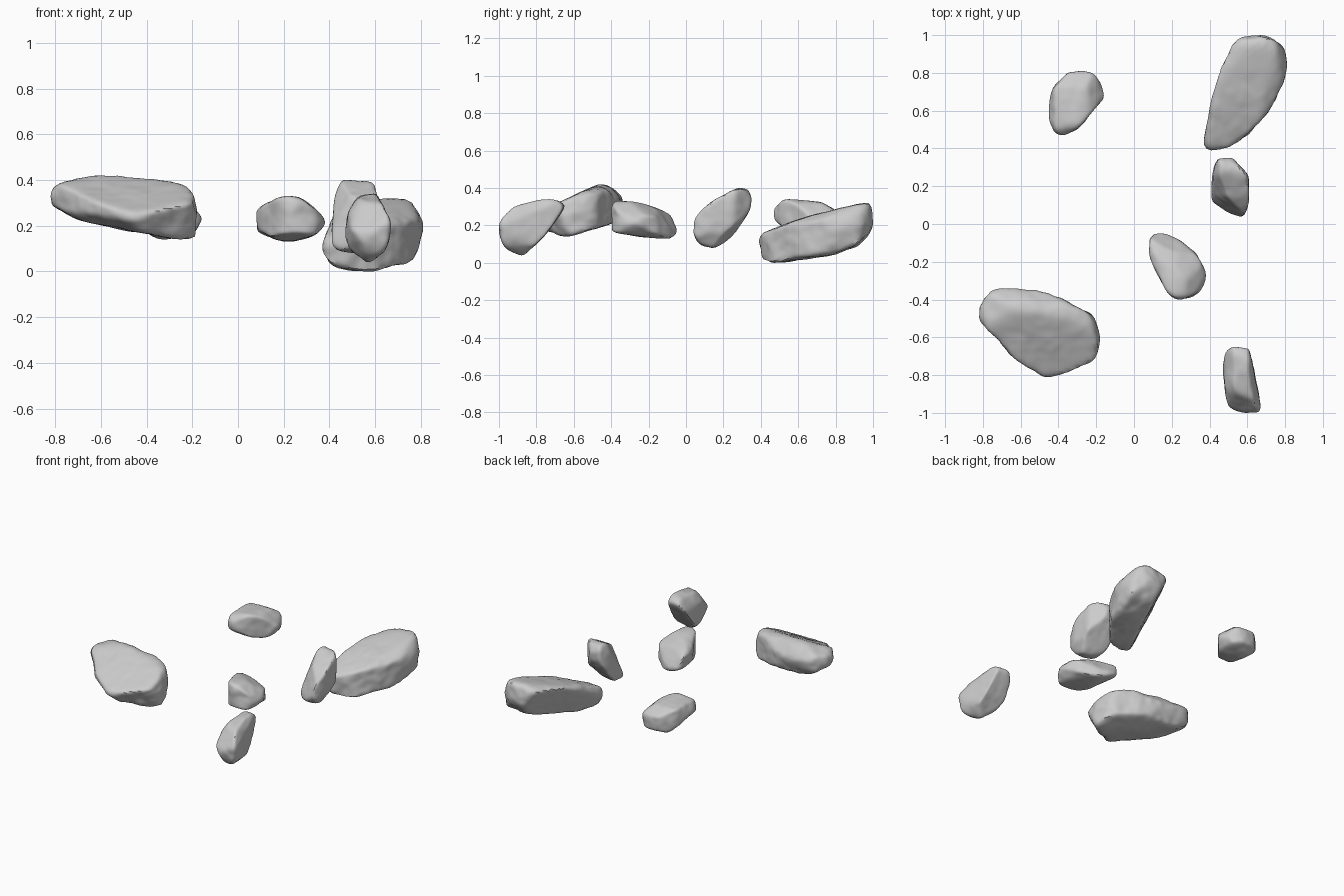
import bpy
import bmesh
import math
from mathutils import Vector, noise

cube = bpy.data.objects.get("Cube")
if cube:
    bpy.data.objects.remove(cube, do_unlink=True)

# One plain stone colour
stone = bpy.data.materials.new("light_grey_stone")
stone.use_nodes = True
stone.diffuse_color = (0.6, 0.6, 0.6, 1)
shader = stone.node_tree.nodes["Principled BSDF"]
shader.inputs["Base Color"].default_value = (0.6, 0.6, 0.6, 1)
shader.inputs["Roughness"].default_value = 0.8

ROUNDING = 20  # higher gives sharper edges between the facets


def facet_planes(outline, axis_a, axis_b, centre):
    """Outward normals of an outline's edges, divided by distance to the centre."""
    planes = []
    for i, (a, b) in enumerate(outline):
        next_a, next_b = outline[(i + 1) % len(outline)]
        normal = Vector((0, 0, 0))
        normal[axis_a], normal[axis_b] = next_b - b, a - next_a
        normal.normalize()
        reach = normal[axis_a] * (a - centre[axis_a]) + normal[axis_b] * (b - centre[axis_b])
        if reach < 0:
            normal, reach = -normal, -reach
        planes.append(normal / max(reach, 0.02))
    return planes


def soft_radius(planes, ray):
    """Distance along a ray to the rounded solid inside all the planes."""
    return sum(max(0, n.dot(ray)) ** ROUNDING for n in planes) ** (-1 / ROUNDING)


def make_rock(name, plan, front, side, chips):
    """Shape a sphere to the softened solid bounded by outlines and chipped faces."""
    spans = [
        [p[0] for p in plan + front],
        [p[1] for p in plan] + [p[0] for p in side],
        [p[1] for p in front + side],
    ]
    low = Vector([min(s) for s in spans])
    high = Vector([max(s) for s in spans])
    centre = Vector([sum(s) / len(s) for s in spans])
    size = high - low
    planes = (facet_planes(plan, 0, 1, centre)
              + facet_planes(front, 0, 2, centre)
              + facet_planes(side, 1, 2, centre))

    bm = bmesh.new()
    bmesh.ops.create_icosphere(bm, subdivisions=5, radius=1)
    rays = [Vector([v.co[k] * size[k] for k in range(3)]).normalized() for v in bm.verts]

    # Slanted faces broken off by a given depth
    blank = [ray * soft_radius(planes, ray) for ray in rays]
    for direction, depth in chips:
        normal = Vector(direction).normalized()
        planes.append(normal / (max(normal.dot(p) for p in blank) - depth))

    # Broad dents, then small pits on the stone
    for v, ray in zip(bm.verts, rays):
        spot = ray * soft_radius(planes, ray)
        where = spot + centre
        dents = noise.noise(where * 9) * 0.05
        pits = noise.noise(where * 22) * 0.025
        v.co = spot * (1 + dents + pits)

    # Fit the weathered stone to its full extents
    for k in range(3):
        values = [v.co[k] for v in bm.verts]
        start, length = min(values), max(values) - min(values)
        for v in bm.verts:
            v.co[k] = (v.co[k] - start) / length * size[k] + low[k] - centre[k]

    bmesh.ops.recalc_face_normals(bm, faces=bm.faces)
    mesh = bpy.data.meshes.new(name)
    bm.to_mesh(mesh)
    bm.free()
    mesh.materials.append(stone)
    rock = bpy.data.objects.new(name, mesh)
    rock.location = centre
    bpy.context.collection.objects.link(rock)

    bpy.ops.object.select_all(action="DESELECT")
    rock.select_set(True)
    bpy.context.view_layer.objects.active = rock
    bpy.ops.object.shade_smooth_by_angle(angle=math.radians(40))


# Each rock: plan (x, y), front (x, z) and side (y, z) outlines, chips (normal, depth)
make_rock(
    "wide_slab_rock",
    plan=[(-.82, -.45), (-.78, -.38), (-.64, -.34), (-.5, -.36), (-.23, -.48),
          (-.18, -.56), (-.2, -.71), (-.42, -.81), (-.58, -.73), (-.81, -.51)],
    front=[(-.82, .36), (-.64, .42), (-.37, .4), (-.23, .37), (-.18, .3),
           (-.2, .14), (-.4, .17), (-.7, .23), (-.81, .29)],
    side=[(-.81, .21), (-.78, .27), (-.65, .33), (-.47, .42), (-.36, .39),
          (-.34, .34), (-.4, .22), (-.63, .14), (-.72, .15)],
    chips=[((.1, .7, .7), .03), ((.4, -.8, -.5), .06), ((-.4, -.4, -.9), .03)],
)
make_rock(
    "long_slab_rock",
    plan=[(.37, .45), (.38, .41), (.45, .39), (.6, .47), (.73, .63),
          (.81, .83), (.79, .92), (.67, 1), (.53, .95), (.4, .77)],
    front=[(.37, .06), (.41, .03), (.56, 0), (.76, .05), (.81, .2),
           (.74, .32), (.64, .32), (.45, .27), (.39, .17)],
    side=[(.39, .05), (.4, .15), (.51, .2), (.65, .25), (.95, .32),
          (1, .22), (.91, .1), (.78, .05), (.43, 0)],
    chips=[((-.8, .4, -.45), .12), ((-.4, .4, -.9), .055), ((.4, -.4, .9), .02)],
)
make_rock(
    "back_rock",
    plan=[(-.45, .59), (-.41, .49), (-.37, .47), (-.29, .52), (-.16, .68),
          (-.19, .76), (-.25, .81), (-.34, .8), (-.42, .72)],
    front=[(-.45, .24), (-.41, .32), (-.3, .34), (-.19, .3), (-.16, .25),
           (-.2, .17), (-.32, .14), (-.42, .18)],
    side=[(.47, .29), (.54, .34), (.73, .32), (.81, .27), (.8, .18),
          (.7, .14), (.55, .18), (.48, .23)],
    chips=[((.7, .1, .7), .025), ((-.7, -.1, -.7), .03)],
)
make_rock(
    "tilted_rock",
    plan=[(.41, .13), (.42, .27), (.45, .34), (.51, .35), (.6, .25),
          (.61, .12), (.57, .04), (.48, .07)],
    front=[(.41, .2), (.43, .34), (.46, .4), (.58, .4), (.61, .33),
           (.61, .18), (.55, .08), (.46, .08), (.42, .12)],
    side=[(.04, .23), (.04, .17), (.08, .1), (.16, .08), (.23, .12),
          (.33, .28), (.34, .35), (.31, .4), (.27, .4), (.13, .32)],
    chips=[((-.8, -.5, .4), .05), ((-.55, -.8, .3), .05), ((.2, .7, -.7), .03)],
)
make_rock(
    "middle_rock",
    plan=[(.09, -.09), (.14, -.05), (.2, -.07), (.33, -.17), (.38, -.27),
          (.34, -.36), (.25, -.4), (.19, -.37), (.1, -.2)],
    front=[(.08, .25), (.14, .3), (.22, .33), (.27, .32), (.36, .25),
           (.38, .21), (.33, .16), (.21, .13), (.1, .18)],
    side=[(-.4, .3), (-.37, .33), (-.22, .31), (-.08, .25), (-.06, .18),
          (-.09, .13), (-.23, .14), (-.39, .17)],
    chips=[((.3, .8, .6), .035), ((.4, .4, .9), .03)],
)
make_rock(
    "front_rock",
    plan=[(.48, -.74), (.49, -.68), (.53, -.65), (.61, -.66), (.63, -.77),
          (.67, -.96), (.65, -.99), (.58, -1), (.5, -.96)],
    front=[(.47, .17), (.49, .26), (.53, .32), (.6, .34), (.64, .27),
           (.67, .2), (.64, .1), (.57, .04), (.5, .1)],
    side=[(-1, .2), (-.96, .28), (-.82, .33), (-.71, .34), (-.66, .3),
          (-.68, .26), (-.76, .15), (-.87, .04), (-.96, .09)],
    chips=[((-.8, -.4, .5), .035), ((-.3, -.8, .6), .045), ((-.8, -.4, -.5), .03)],
)
